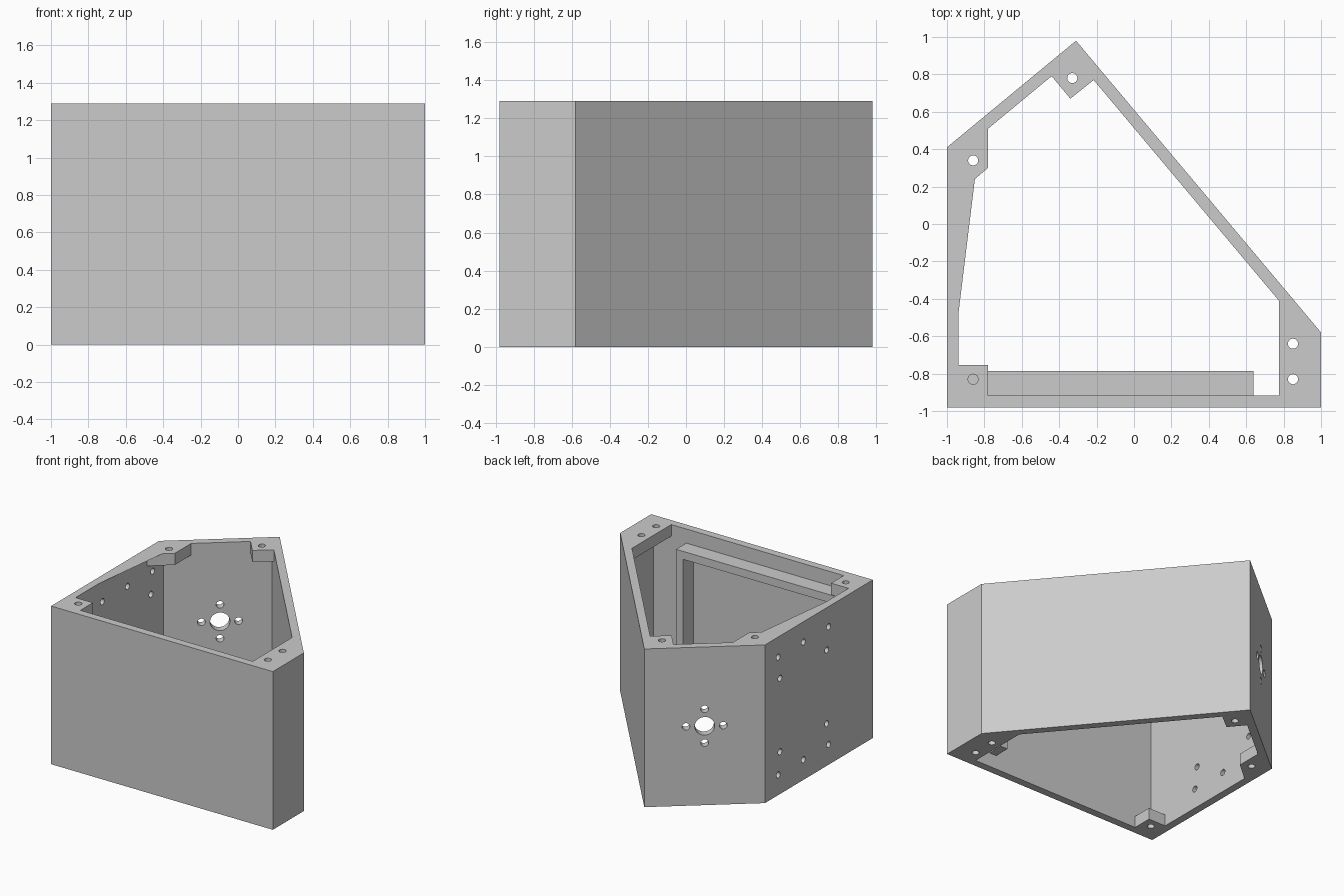
import bpy, bmesh, math
from mathutils import Matrix, Vector

if "Cube" in bpy.data.objects:
    bpy.data.objects.remove(bpy.data.objects["Cube"])

H = 1.29          # overall height
WALL = 0.063      # wall thickness
TAB = 0.095       # corner tab thickness
OUTER = [(-1, -0.98), (1, -0.98), (1, -0.58), (-0.31, 0.98), (-1, 0.41)]

grey = bpy.data.materials.new("plain grey")
grey.diffuse_color = (0.6, 0.6, 0.6, 1)
grey.use_nodes = True
grey.node_tree.nodes["Principled BSDF"].inputs["Base Color"].default_value = grey.diffuse_color


def inset(poly, d):
    """Offset a counter-clockwise convex polygon inwards by d."""
    lines = []
    for i, a in enumerate(poly):
        b = poly[(i + 1) % len(poly)]
        t = (Vector(b) - Vector(a)).normalized()
        n = Vector((t.y, -t.x))
        lines.append((n, n.dot(Vector(a)) - d))
    pts = []
    for i in range(len(poly)):
        (n1, c1), (n2, c2) = lines[i - 1], lines[i]
        det = n1.x * n2.y - n1.y * n2.x
        pts.append(((c1 * n2.y - c2 * n1.y) / det, (n1.x * c2 - n2.x * c1) / det))
    return pts


def finish(name, bm):
    bmesh.ops.recalc_face_normals(bm, faces=bm.faces)
    me = bpy.data.meshes.new(name)
    bm.to_mesh(me)
    bm.free()
    me.materials.append(grey)
    ob = bpy.data.objects.new(name, me)
    bpy.context.collection.objects.link(ob)
    return ob


def prism(name, poly, z0, z1):
    bm = bmesh.new()
    f = bm.faces.new([bm.verts.new((x, y, z0)) for x, y in poly])
    top = bmesh.ops.extrude_face_region(bm, geom=[f])["geom"]
    bmesh.ops.translate(bm, vec=(0, 0, z1 - z0),
                        verts=[v for v in top if isinstance(v, bmesh.types.BMVert)])
    return finish(name, bm)


def box(name, x0, x1, y0, y1, z0, z1):
    return prism(name, [(x0, y0), (x1, y0), (x1, y1), (x0, y1)], z0, z1)


def boolean(ob, other, op):
    m = ob.modifiers.new(op, 'BOOLEAN')
    m.operation, m.object, m.solver = op, other, 'EXACT'
    bpy.context.view_layer.objects.active = ob
    bpy.ops.object.modifier_apply(modifier=m.name)
    bpy.data.objects.remove(other)


# Five-sided tube
shell = prism("housing", OUTER, 0, H)
boolean(shell, prism("cavity", inset(OUTER, WALL), -0.2, H + 0.2), 'DIFFERENCE')

# Screw tabs in the corners, at the top and the bottom
mid = inset(OUTER, 0.03)
tabs = [
    [(-0.97, -0.95), (-0.78, -0.95), (-0.78, -0.755), (-0.97, -0.755)],
    [(0.775, -0.95), (0.97, -0.95), mid[2], (0.775, -0.37)],
    [(-0.34, 0.67), (-0.195, 0.786), mid[3], (-0.46, 0.814)],
    [(-0.97, 0.14), (-0.78, 0.30), (-0.78, 0.54), mid[4]],
]
for poly in tabs:
    for z0, z1 in ((0, TAB), (H - TAB, H)):
        boolean(shell, prism("tab", poly, z0, z1), 'UNION')

# All the round holes as one cutter
holes = bmesh.new()


def drill(centre, axis, r, depth):
    rot = Vector(axis).to_track_quat('Z', 'Y').to_matrix().to_4x4()
    bmesh.ops.create_cone(holes, cap_ends=True, segments=24, radius1=r, radius2=r,
                          depth=depth, matrix=Matrix.Translation(centre) @ rot)


# Screw holes through the tabs
for x, y in ((-0.33, 0.78), (-0.86, 0.34), (-0.86, -0.83), (0.85, -0.64), (0.85, -0.83)):
    drill((x, y, H / 2), (0, 0, 1), 0.027, 2)
# Two mirrored hole groups in the left wall
for s in (-1, 1):
    for y, dz in ((-0.41, 0.48), (-0.085, 0.48), (0.24, 0.48), (-0.385, 0.3), (0.217, 0.3)):
        drill((-0.97, y, H / 2 + s * dz), (1, 0, 0), 0.025, 0.16)
# Large hole ringed by four small ones in the rear left wall
a, b = Vector((-1, 0.41, H / 2)), Vector((-0.31, 0.98, H / 2))
along = (b - a).normalized()
normal = Vector((-along.y, along.x, 0))
centre = (a + b) / 2 - normal * WALL / 2
drill(centre, normal, 0.074, 0.16)
for k in range(4):
    t = k * math.pi / 2
    drill(centre + 0.138 * (along * math.cos(t) + Vector((0, 0, math.sin(t)))), normal, 0.029, 0.16)
boolean(shell, finish("drills", holes), 'DIFFERENCE')

# Merge the flat faces left split by the cuts
bm = bmesh.new()
bm.from_mesh(shell.data)
bmesh.ops.remove_doubles(bm, verts=bm.verts, dist=1e-5)
bmesh.ops.dissolve_limit(bm, angle_limit=0.01, verts=bm.verts, edges=bm.edges)
bm.to_mesh(shell.data)
bm.free()

# Rails on the inside of the front wall
box("top_rail", -0.95, 0.64, -0.93, -0.785, 1.11, 1.175)
box("side_rail", 0.575, 0.64, -0.93, -0.785, 0.115, 1.11)
